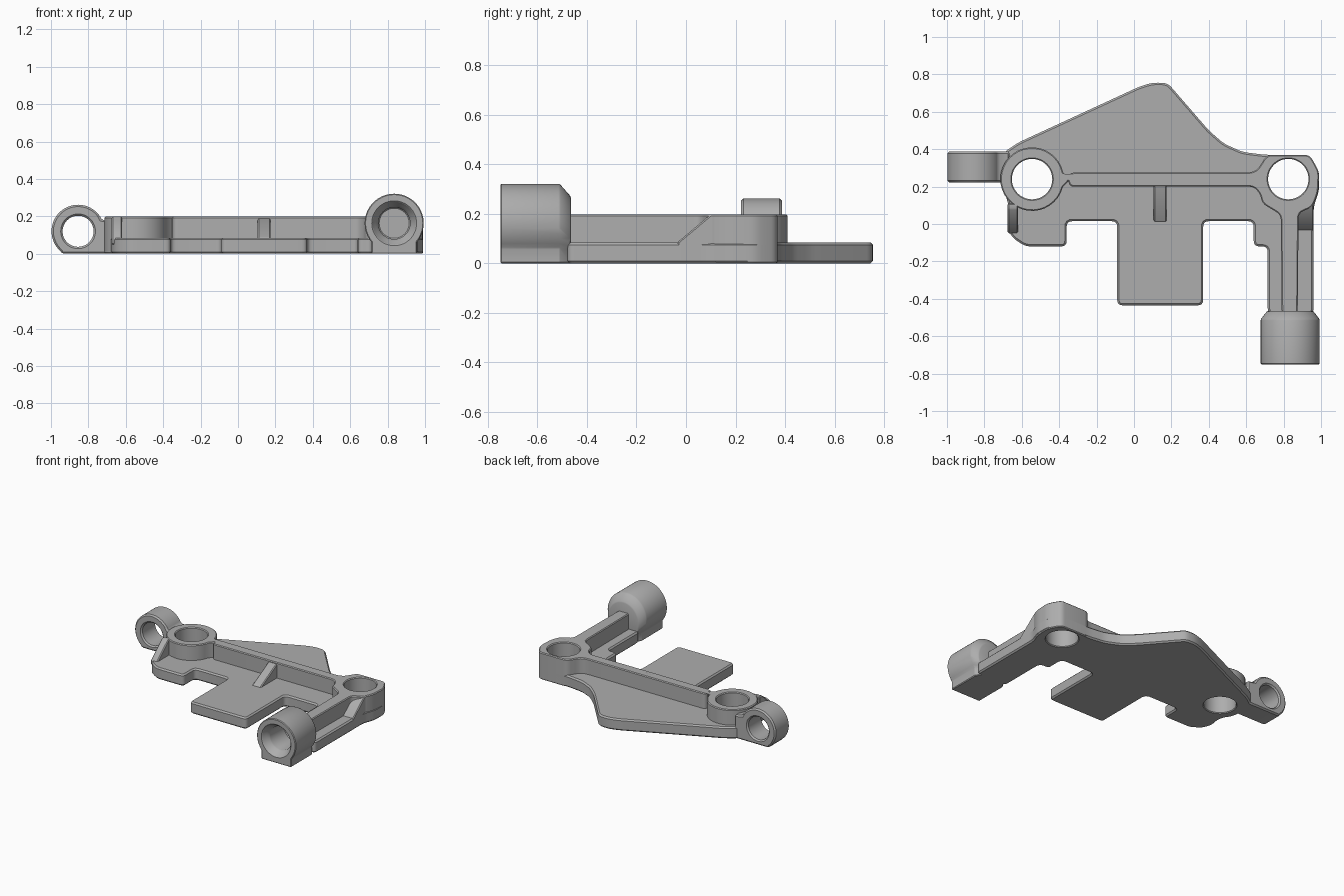
import bpy, bmesh
from math import cos, sin, radians
from mathutils import Vector

cube = bpy.data.objects.get("Cube")
if cube:
    bpy.data.objects.remove(cube, do_unlink=True)

metal = bpy.data.materials.new("cast grey")
metal.use_nodes = True
GREY = (0.42, 0.42, 0.42, 1)
metal.diffuse_color = GREY
metal.node_tree.nodes["Principled BSDF"].inputs["Base Color"].default_value = GREY

PLACE = {"x": lambda a, b, h: (h, a, b),
         "y": lambda a, b, h: (a, h, b),
         "z": lambda a, b, h: (a, b, h)}


def arc(cx, cy, r, start, end, n=32):
    steps = [radians(start + (end - start) * i / n) for i in range(n + 1)]
    return [(cx + r * cos(t), cy + r * sin(t)) for t in steps]


def rounded(points, r, n=4):
    """Replace each corner of a closed outline with a small curve."""
    out = []
    for i, p in enumerate(points):
        p, a, b = Vector(p), Vector(points[i - 1]), Vector(points[(i + 1) % len(points)])
        s = p + (a - p).normalized() * min(r, (a - p).length * 0.45)
        e = p + (b - p).normalized() * min(r, (b - p).length * 0.45)
        for k in range(n + 1):
            t = k / n
            out.append(tuple(s * (1 - t) ** 2 + p * 2 * t * (1 - t) + e * t * t))
    return out


def loft(name, sections, axis):
    """Solid through matching outlines, given as (outline, position) pairs."""
    bm = bmesh.new()
    rings = [[bm.verts.new(PLACE[axis](a, b, h)) for a, b in pts] for pts, h in sections]
    for lo, hi in zip(rings, rings[1:]):
        for i in range(len(lo)):
            bm.faces.new((lo[i - 1], lo[i], hi[i], hi[i - 1]))
    bm.faces.new(rings[0])
    bm.faces.new(rings[-1])
    bmesh.ops.recalc_face_normals(bm, faces=bm.faces)
    mesh = bpy.data.meshes.new(name)
    bm.to_mesh(mesh)
    bm.free()
    mesh.materials.append(metal)
    obj = bpy.data.objects.new(name, mesh)
    bpy.context.collection.objects.link(obj)
    return obj


def prism(name, pts, lo, hi, axis="z"):
    return loft(name, [(pts, lo), (pts, hi)], axis)


def circle(cx, cy, r, n=48):
    return arc(cx, cy, r, 0, 360, n)[:-1]


def finish(obj, cutters=(), bevel=0.01):
    for c in cutters:
        cut = obj.modifiers.new("cut", "BOOLEAN")
        cut.operation, cut.solver, cut.object = "DIFFERENCE", "EXACT", c
    if bevel:
        edge = obj.modifiers.new("edge", "BEVEL")
        edge.width, edge.segments = bevel, 1
        edge.limit_method, edge.angle_limit = "ANGLE", radians(35)
    graph = bpy.context.evaluated_depsgraph_get()
    baked = bpy.data.meshes.new_from_object(obj.evaluated_get(graph))
    obj.modifiers.clear()
    obj.data = baked
    bpy.ops.object.select_all(action="DESELECT")
    obj.select_set(True)
    bpy.context.view_layer.objects.active = obj
    bpy.ops.object.shade_smooth_by_angle(angle=radians(30))


LEFT, RIGHT = (0.825, 0.24), (-0.545, 0.24)
PLATE, TOP = 0.085, 0.198

# Cutters for the two upright holes, the eye and the socket bore
holes = [prism("hole_cutter", circle(*c, 0.108), -0.1, 0.4) for c in (LEFT, RIGHT)]
eye_hole = prism("eye_cutter", circle(-0.855, 0.12, 0.083), 0.1, 0.5, "y")
SOCKET = (0.835, 0.163)
bore = loft("bore_cutter", [(circle(*SOCKET, r), y) for r, y in
            ((0.115, -0.8), (0.115, -0.745), (0.1, -0.72), (0.085, -0.7), (0.085, -0.53))], "y")
cutters = holes + [eye_hole, bore]
for c in cutters:
    c.hide_render = True

# Flat base plate with rear fin, front tab and arm foot
plate_outline = rounded([
    (-0.7, 0.38), (-0.62, 0.435), (0.03, 0.735), (0.1, 0.756), (0.18, 0.754),
    (0.4, 0.5), (0.48, 0.43), (0.58, 0.385), (0.7, 0.37), (0.94, 0.37),
    (0.99, 0.28), (0.99, 0.18), (0.96, 0.09), (0.96, -0.48), (0.715, -0.48),
    (0.715, -0.12), (0.64, -0.12), (0.64, 0.015), (0.37, 0.015), (0.37, -0.435),
    (-0.09, -0.435), (-0.09, 0.015), (-0.36, 0.015), (-0.36, -0.12), (-0.58, -0.12),
    (-0.655, -0.07), (-0.68, 0), (-0.665, 0.08), (-0.7, 0.2)], 0.03)
finish(prism("base_plate", plate_outline, 0, PLATE), holes)

# Raised frame: both bosses, cross rib and arm rib in one piece
frame_outline = arc(*RIGHT, 0.17, 12, 346) + rounded([
    (-0.35, 0.2), (0.64, 0.2), (0.675, 0.16), (0.685, 0.11), (0.785, 0.05),
    (0.79, -0.49), (0.875, -0.49), (0.88, 0.06), (0.955, 0.09), (0.985, 0.17),
    (0.99, 0.28), (0.94, 0.37), (0.71, 0.37), (0.66, 0.29), (0.62, 0.275),
    (-0.35, 0.275)], 0.03)
finish(prism("raised_frame", frame_outline, 0, TOP), holes)

# Sloped gussets: middle rib, outer arm wall and right end wall
for name, x0, x1, y0, y1 in (("middle_gusset", 0.105, 0.175, 0.01, 0.22),
                             ("arm_gusset", 0.86, 0.96, -0.035, 0.1),
                             ("end_gusset", -0.675, -0.62, -0.05, 0.08)):
    slope = [(y0, 0.05), (y0, PLATE), (y1, TOP), (y1 + 0.03, TOP), (y1 + 0.03, 0.05)]
    finish(prism(name, slope, x0, x1, "x"), holes, 0.006)

# Eye on the right end with a short neck to the plate
eye_outline = arc(-0.855, 0.12, 0.142, 25, 228) + [
    (-0.94, 0), (-0.665, 0), (-0.665, 0.17)]
finish(prism("side_eye", eye_outline, 0.222, 0.388, "y"), [eye_hole] + holes)

# Socket at the front of the arm, tapered toward the arm
socket_outline = arc(*SOCKET, 0.158, -40, 220) + [(0.714, 0), (0.956, 0)]
taper_outline = [(SOCKET[0] + (x - SOCKET[0]) * 0.78, z * 0.84) for x, z in socket_outline]
finish(loft("arm_socket", [(socket_outline, -0.75), (socket_outline, -0.51),
                           (taper_outline, -0.465)], "y"), [bore], 0.007)

for c in cutters:
    bpy.data.objects.remove(c, do_unlink=True)
